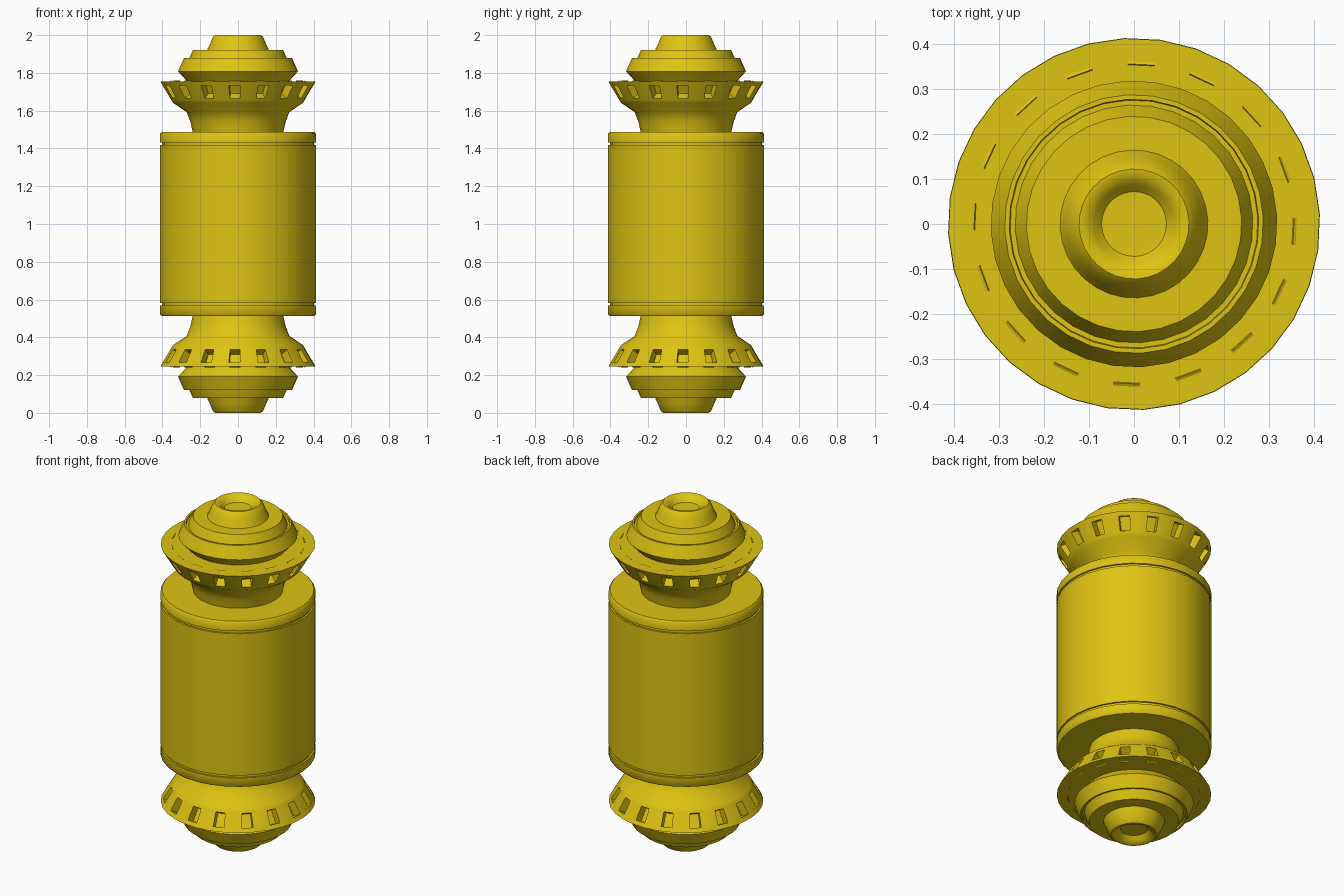
import bpy
import bmesh
import math

SIDES = 32
START = math.radians(3)      # slight turn of the facets about the axis
MIDDLE = 1.0                 # the model mirrors about this height

cube = bpy.data.objects.get("Cube")
if cube:
    bpy.data.objects.remove(cube, do_unlink=True)

yellow = bpy.data.materials.new("golden yellow")
yellow.use_nodes = True
colour = (0.73, 0.55, 0.006, 1)
yellow.diffuse_color = colour
shader = yellow.node_tree.nodes["Principled BSDF"]
shader.inputs["Base Color"].default_value = colour
shader.inputs["Roughness"].default_value = 0.6


def ring(bm, radius, height):
    """One circle of vertices, or a single one on the axis."""
    if radius == 0:
        return [bm.verts.new((0, 0, height))]
    turns = [START + math.tau * i / SIDES for i in range(SIDES)]
    return [bm.verts.new((radius * math.cos(t), radius * math.sin(t), height)) for t in turns]


def turned_part(name, profile, window_band=None):
    """Turn a (radius, height above middle) profile and mirror it downwards."""
    bm = bmesh.new()
    rings = [ring(bm, r, h) for r, h in profile]
    windows = []
    for row, (a, b) in enumerate(zip(rings, rings[1:])):
        for i in range(SIDES):
            j = (i + 1) % SIDES
            corners = [a[i % len(a)], a[j % len(a)], b[j % len(b)], b[i % len(b)]]
            face = bm.faces.new(list(dict.fromkeys(corners)))
            if row == window_band and i % 2 == 1:
                windows.append(face)
    bm.normal_update()

    # Windows: inset every second face of the band and sink it
    if windows:
        bmesh.ops.inset_individual(bm, faces=windows, thickness=0.013)
        bmesh.ops.inset_individual(bm, faces=windows, thickness=0.0005, depth=-0.05)

    mesh = bpy.data.meshes.new(name)
    bm.to_mesh(mesh)
    bm.free()
    mesh.materials.append(yellow)
    part = bpy.data.objects.new(name, mesh)
    part.location.z = MIDDLE
    bpy.context.collection.objects.link(part)

    bpy.ops.object.select_all(action="DESELECT")
    part.select_set(True)
    bpy.context.view_layer.objects.active = part
    bpy.ops.object.shade_smooth_by_angle(angle=math.radians(42))
    mirror = part.modifiers.new("Mirror", "MIRROR")
    mirror.use_axis = (False, False, True)
    return part


# Main drum with a grooved rim at each end
turned_part("drum", [
    (0.413, 0), (0.413, 0.417), (0.403, 0.417), (0.403, 0.432),
    (0.413, 0.432), (0.413, 0.478), (0.405, 0.487), (0, 0.487)])

# Flared collars with a band of windows
turned_part("window_collar", [
    (0.24, 0.485), (0.252, 0.54), (0.272, 0.592), (0.345, 0.642),
    (0.354, 0.657), (0.404, 0.741), (0.412, 0.755), (0, 0.755)], window_band=4)

# Stepped caps with a thin groove behind the lip
turned_part("stepped_cap", [
    (0.265, 0.75), (0.318, 0.808), (0.287, 0.878), (0.277, 0.878),
    (0.275, 0.866), (0.264, 0.866), (0.26, 0.876), (0.239, 0.92), (0, 0.92)])

# Dished end knobs
turned_part("end_knob", [
    (0.165, 0.918), (0.15, 0.95), (0.133, 0.99), (0.122, 1.0), (0.105, 0.998),
    (0.088, 0.982), (0.072, 0.965), (0, 0.963)])
